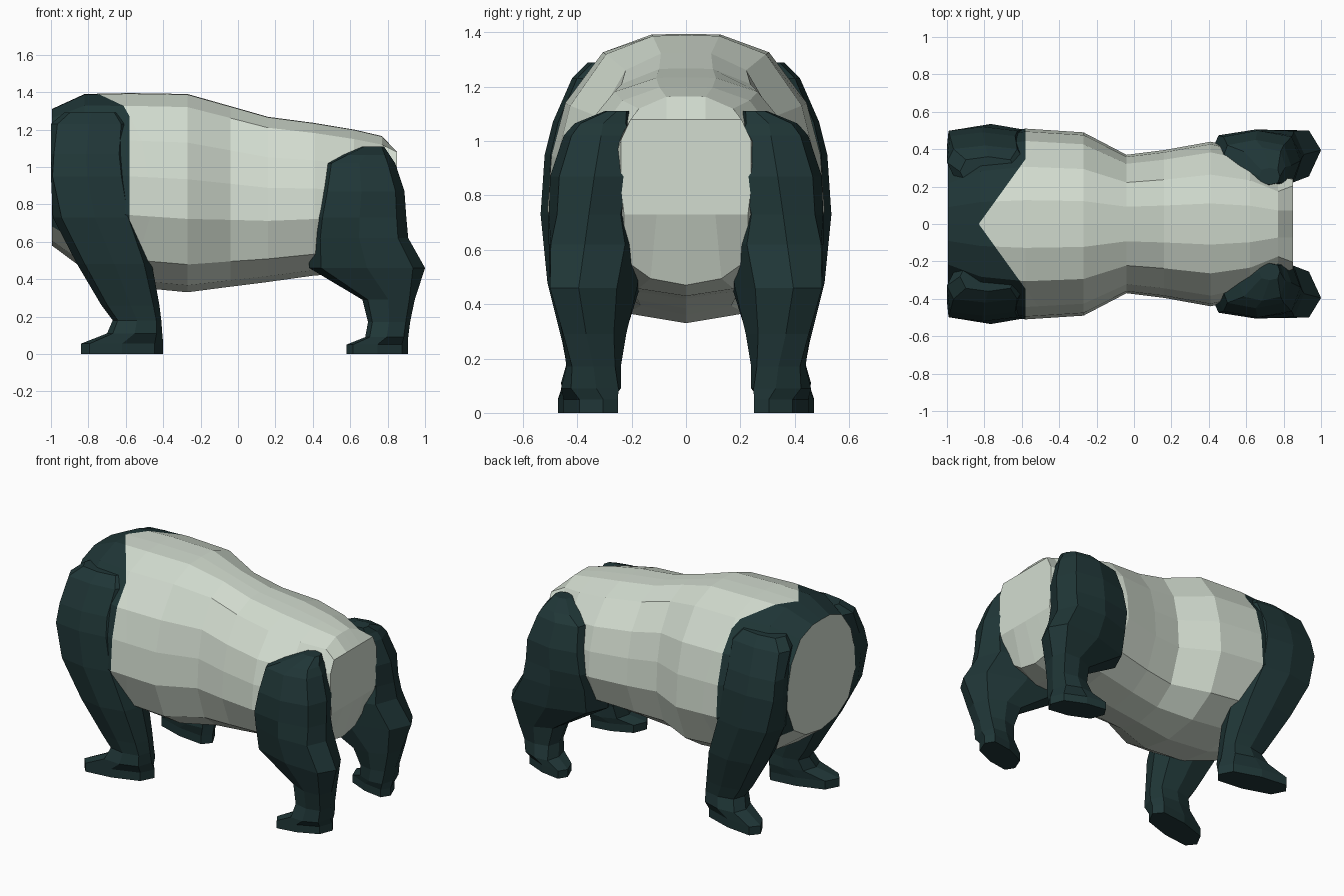
import bpy, bmesh, math
from mathutils import Vector


def material(name, rgb):
    m = bpy.data.materials.new(name)
    m.diffuse_color = (*rgb, 1)
    return m


LIGHT = material("pale fur", (0.65, 0.72, 0.63))
DARK = material("dark fur", (0.014, 0.037, 0.038))


def loft(bm, rings):
    """Skin closed rings of points and cap both ends."""
    vs = [[bm.verts.new(p) for p in r] for r in rings]
    n = len(vs[0])
    for a, b in zip(vs, vs[1:]):
        for i in range(n):
            j = (i + 1) % n
            bm.faces.new((a[i], a[j], b[j], b[i]))
    bm.faces.new(vs[0])
    bm.faces.new(vs[-1])
    bmesh.ops.recalc_face_normals(bm, faces=bm.faces)


def finish(bm, name, mats):
    me = bpy.data.meshes.new(name)
    bm.to_mesh(me)
    bm.free()
    for m in mats:
        me.materials.append(m)
    ob = bpy.data.objects.new(name, me)
    bpy.context.collection.objects.link(ob)


# Torso: half sections (width factor, depth from top) swept along x
half = [(0.25, 0.003), (0.60, 0.066), (0.87, 0.245), (0.97, 0.43),
        (1.0, 0.63), (0.80, 0.86), (0.45, 0.965)]
boxy = [(0.30, 0.0), (0.85, 0.0), (1.0, 0.22), (1.0, 0.45),
        (1.0, 0.70), (0.95, 1.0), (0.45, 1.0)]


def section(h):
    return [(0, 0)] + h + [(0, 1)] + [(-w, t) for w, t in reversed(h)]


# x, half width, top, bottom
stations = [(-0.995, 0.36, 1.31, 0.58), (-0.82, 0.47, 1.39, 0.45),
            (-0.58, 0.51, 1.395, 0.36), (-0.27, 0.49, 1.39, 0.33),
            (-0.04, 0.37, 1.325, 0.36), (0.16, 0.395, 1.268, 0.385),
            (0.41, 0.44, 1.235, 0.42), (0.62, 0.39, 1.20, 0.43),
            (0.77, 0.29, 1.165, 0.47), (0.85, 0.24, 1.08, 0.73)]
bm = bmesh.new()
loft(bm, [[(x, w * h, top - t * (top - bot)) for w, t in section(boxy if x > 0.8 else half)]
          for x, h, top, bot in stations])

# Dark shoulder saddle, cut along slanted lines
for s in (1, -1):
    bmesh.ops.bisect_plane(bm, geom=bm.verts[:] + bm.edges[:] + bm.faces[:],
                           plane_co=(-0.83, 0, 0), plane_no=Vector((1, -0.72 * s, 0)).normalized())
for f in bm.faces:
    c = f.calc_center_median()
    saddle = c.x < min(-0.58, -0.83 + 0.72 * abs(c.y))
    high = c.z > 0.62 or (c.x > -0.8 and abs(c.y) > 0.2)
    if saddle and high and f.normal.x > -0.95:
        f.material_index = 1
finish(bm, "torso", [LIGHT, DARK])


# Legs: octagonal rings stacked upward: z, x0, x1, y0, y1, outward skew toward the toe
front = [(0.01, -0.84, -0.40, 0.27, 0.45, 0.055), (0.055, -0.84, -0.40, 0.27, 0.45, 0.055),
         (0.11, -0.70, -0.405, 0.24, 0.46, 0.02), (0.18, -0.67, -0.41, 0.24, 0.44, 0),
         (0.26, -0.73, -0.42, 0.23, 0.455, 0), (0.48, -0.86, -0.46, 0.20, 0.51, 0),
         (0.73, -0.99, -0.54, 0.24, 0.535, 0), (0.95, -1.04, -0.575, 0.31, 0.52, 0),
         (1.07, -1.03, -0.59, 0.30, 0.49, 0), (1.23, -1.01, -0.58, 0.24, 0.42, 0),
         (1.29, -0.93, -0.63, 0.20, 0.36, 0)]
front[0] = (0.0,) + front[0][1:]
hind = [(0.0, 0.58, 0.91, 0.27, 0.45, 0.055), (0.05, 0.58, 0.91, 0.27, 0.45, 0.055),
        (0.09, 0.68, 0.91, 0.24, 0.46, 0.02), (0.17, 0.695, 0.92, 0.24, 0.44, 0),
        (0.29, 0.665, 0.945, 0.22, 0.455, -0.03), (0.46, 0.38, 1.0, 0.18, 0.49, -0.06),
        (0.62, 0.385, 0.91, 0.16, 0.505, -0.04), (0.73, 0.40, 0.90, 0.21, 0.505, 0),
        (0.87, 0.43, 0.89, 0.175, 0.50, 0), (1.02, 0.46, 0.84, 0.175, 0.45, 0),
        (1.065, 0.56, 0.81, 0.20, 0.41, 0), (1.11, 0.67, 0.78, 0.21, 0.30, 0)]


def leg(name, rows, side):
    bm = bmesh.new()
    rings = []
    for z, x0, x1, y0, y1, skew in rows:
        ring = []
        for k in range(8):
            a = k * math.pi / 4
            r = 1.12 if k % 2 else 1.0
            x = (x0 + x1) / 2 + r * math.cos(a) * (x1 - x0) / 2
            y = (y0 + y1) / 2 + r * math.sin(a) * (y1 - y0) / 2 - skew * math.cos(a)
            ring.append((max(x, -1.0), side * y, z))  # flat neck plane
        rings.append(ring)
    loft(bm, rings)
    finish(bm, name, [DARK])


for side, label in ((-1, "near"), (1, "far")):
    leg("front_leg_" + label, front, side)
    leg("hind_leg_" + label, hind, side)
